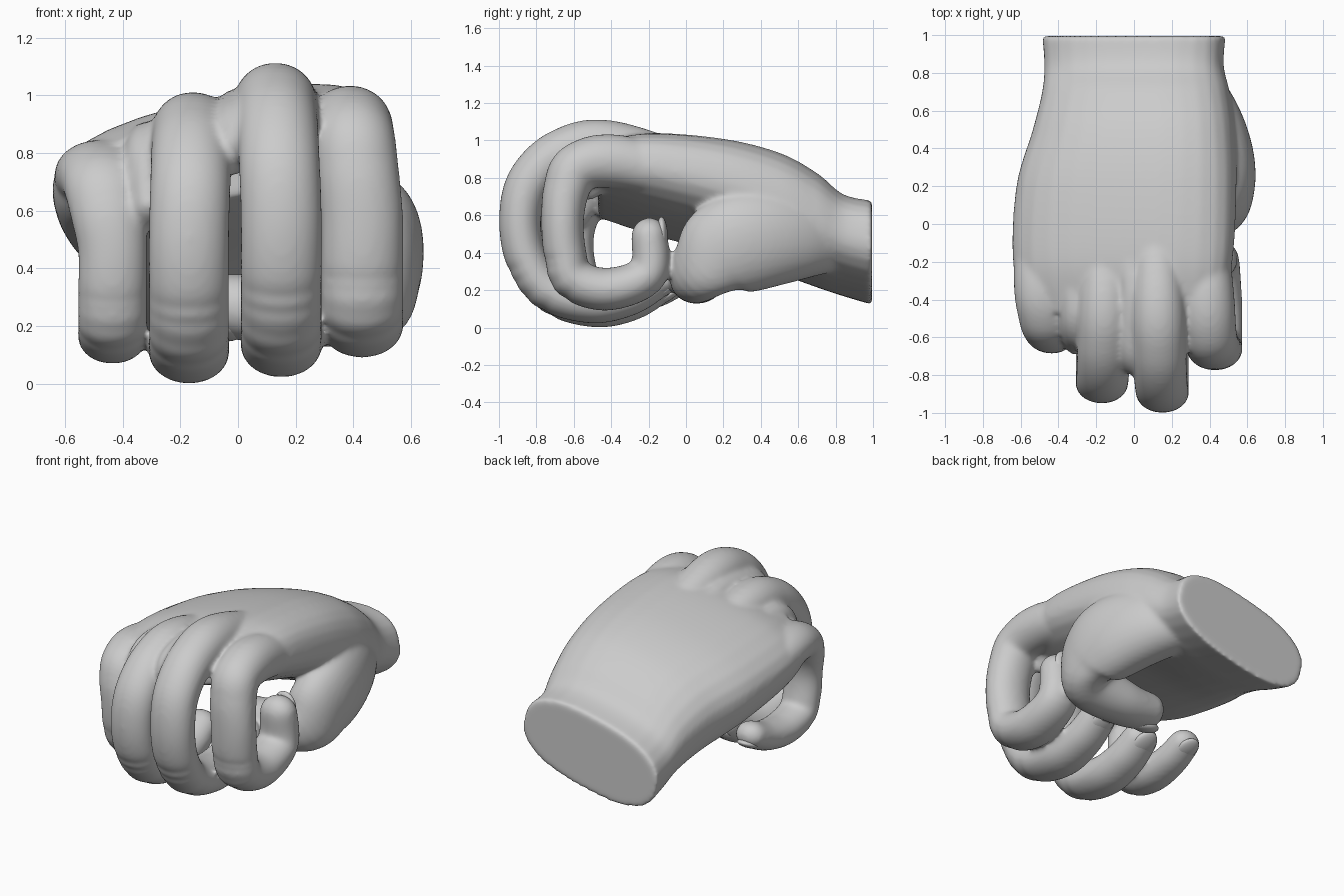
import bpy, bmesh
from math import sin, cos, pi, radians, exp
from mathutils import Vector, Matrix

if "Cube" in bpy.data.objects:
    bpy.data.objects.remove(bpy.data.objects["Cube"])


def spline(pts, steps=8):
    """Catmull-Rom through rows of (x, y, z, half width, half thickness)."""
    p = [pts[0]] + pts + [pts[-1]]
    out = []
    for i in range(1, len(p) - 2):
        for k in range(steps):
            t = k / steps
            out.append([0.5 * (2*b + (c-a)*t + (2*a-5*b+4*c-d)*t*t + (3*b-a-3*c+d)*t**3)
                        for a, b, c, d in zip(*p[i-1:i+3])])
    return out + [list(pts[-1])]


def tube(name, pts, side, fixed=None, power=2.05, tip=True, creases=(), n=32):
    """Sweep a rounded section along a path; returns object and end frame."""
    rows = spline(pts)
    bm = bmesh.new()
    rings = []

    def ring(c, s, u, a, b, crease=0):
        vs = []
        for j in range(n):
            x, y = cos(2 * pi * j / n), sin(2 * pi * j / n)
            f = (abs(x)**power + abs(y)**power) ** (-1 / power)
            f *= 1 - crease * max(0, y)
            vs.append(bm.verts.new(c + s * a * x * f + u * b * y * f))
        rings.append(vs)

    for i, r in enumerate(rows):
        c = Vector(r[:3])
        before, after = rows[max(i-1, 0)], rows[min(i+1, len(rows)-1)]
        t = fixed or (Vector(after[:3]) - Vector(before[:3])).normalized()
        s = (side - t * t.dot(side)).normalized()
        u = t.cross(s)
        a, b = r[3:]
        ring(c, s, u, a, b, sum(0.09 * exp(-((i - k * 8) / 0.6) ** 2) for k in creases))
    if tip:                                     # rounded end
        for k in range(1, 7):
            q = k / 6.3 * pi / 2
            ring(c + t * a * 0.9 * sin(q), s, u, a * cos(q), b * cos(q))
    for r0, r1 in zip(rings, rings[1:]):
        for j in range(n):
            bm.faces.new((r0[j], r0[(j+1) % n], r1[(j+1) % n], r1[j]))
    bm.faces.new(rings[0])
    bm.faces.new(rings[-1])
    bmesh.ops.recalc_face_normals(bm, faces=bm.faces)
    return add_object(name, bm), (c, t, s, u, a, b)


def add_object(name, bm):
    me = bpy.data.meshes.new(name)
    bm.to_mesh(me)
    bm.free()
    me.shade_smooth()
    ob = bpy.data.objects.new(name, me)
    bpy.context.collection.objects.link(ob)
    return ob


def nail(name, frame, angle=90):
    """Thin curved plate on the outer face of a fingertip."""
    c, t, s, u, a, b = frame
    d = (s * cos(radians(angle)) + u * sin(radians(angle))).normalized()
    m = Matrix((t.cross(d) * a * 0.66, t * a * 0.8, d * b * 0.3)).transposed().to_4x4()
    m.translation = c + t * a * 0.12 + d * b * 0.70
    bm = bmesh.new()
    bmesh.ops.create_uvsphere(bm, u_segments=24, v_segments=12, radius=1)
    bm.transform(m)
    add_object(name, bm)


# Curl shared by all fingers: u runs front to back, v bottom to knuckle
CURL = [(2, .83), (1, 1), (.46, .96), (.11, .78), (0, .54),
        (.07, .28), (.31, .08), (.79, 0), (1.2, .04), (1.5, .14)]


def finger(name, width, x_knuckle, x_front, y_front, y_knuckle, z_low, z_high,
           square=1, reach=1, hook=0, fat=0):
    pts = []
    for i, (u, v) in enumerate(CURL):
        if u < .5:
            u *= square
        if i > 7:
            u = .8 + (u - .8) * reach + (hook if i == 8 else 0)
            v += hook * (.3 if i == 8 else 1)
        end, start = max(0, (i - 7) / 2), max(0, 1 - i / 4)
        y = .12 if i == 0 else y_front + u * (y_knuckle - y_front)
        shrink = .75 if i == 0 else 1
        pts.append((x_knuckle + (x_front - x_knuckle) * min(i / 4, 1), y,
                    z_low + v * (z_high - z_low),
                    width * (1.03 - .2 * end + fat * start) * shrink,
                    width * (.82 + .28 * start - .12 * end) * shrink))
    ob, frame = tube(name, pts, Vector((1, 0, 0)), creases=(5.1, 5.4, 5.7, 6.1))
    nail(name + "_nail", frame)
    return ob


def web(name, x, y_front, z, width, drop):
    """Skin bridging two neighbouring knuckles."""
    pts = [(x, .2, z - .09, width, .10), (x, -.1, z - .03, width * 1.2, .12), (x, -.38, z, width, .12),
           (x, y_front + .19, z - .04, width, .12), (x, y_front + .10, z - drop, width * .7, .09)]
    return tube(name, pts, Vector((1, 0, 0)))[0]


# Palm and wrist stump, tilted so the index side sits higher
tilt = radians(13)
hand = tube("hand", [
    (0, .995, .40, .49, .245), (0, .84, .44, .48, .24), (.01, .70, .52, .50, .275),
    (0, .50, .61, .54, .29), (-.04, .20, .70, .59, .265),
    (-.06, -.20, .77, .59, .22), (-.06, -.47, .79, .52, .15)],
    Vector((cos(tilt), 0, sin(tilt))), fixed=Vector((0, -1, 0)), power=2.6, tip=False)[0]

# Four curled fingers and the webs between them
parts = [
    hand,
    finger("index_finger", .139, .37, .43, -.66, -.35, .205, .885, square=.6, hook=.27),
    finger("middle_finger", .137, .12, .15, -.887, -.40, .135, .965),
    finger("ring_finger", .136, -.15, -.17, -.838, -.38, .112, .865),
    finger("little_finger", .117, -.50, -.435, -.59, -.30, .165, .72, square=.7, reach=1.5, fat=.38),
    web("index_web", .27, -.66, .87, .07, .12),
    web("middle_web", -.01, -.83, .90, .08, .10),
    web("ring_web", -.31, -.71, .79, .09, .19),
]

# Thumb with its fleshy base, folded across under the palm
ob, end = tube("thumb", [
    (.20, .84, .46, .15, .16), (.35, .60, .48, .23, .19), (.44, .38, .47, .27, .19),
    (.475, .20, .42, .255, .165), (.42, .07, .31, .18, .15), (.15, .06, .26, .13, .145),
    (-.04, .06, .27, .11, .125)], Vector((0, 0, 1)), power=2.1)
parts.append(ob)
nail("thumb_nail", end, 200)

# Fuse the parts into one smooth skin
bpy.ops.object.select_all(action='DESELECT')
for p in parts:
    p.select_set(True)
bpy.context.view_layer.objects.active = hand
bpy.ops.object.join()
fuse = hand.modifiers.new("fuse", 'REMESH')
fuse.mode = 'VOXEL'
fuse.voxel_size = 0.013
fuse.use_smooth_shade = True
soften = hand.modifiers.new("soften", 'SMOOTH')
soften.factor = 0.5
soften.iterations = 14
